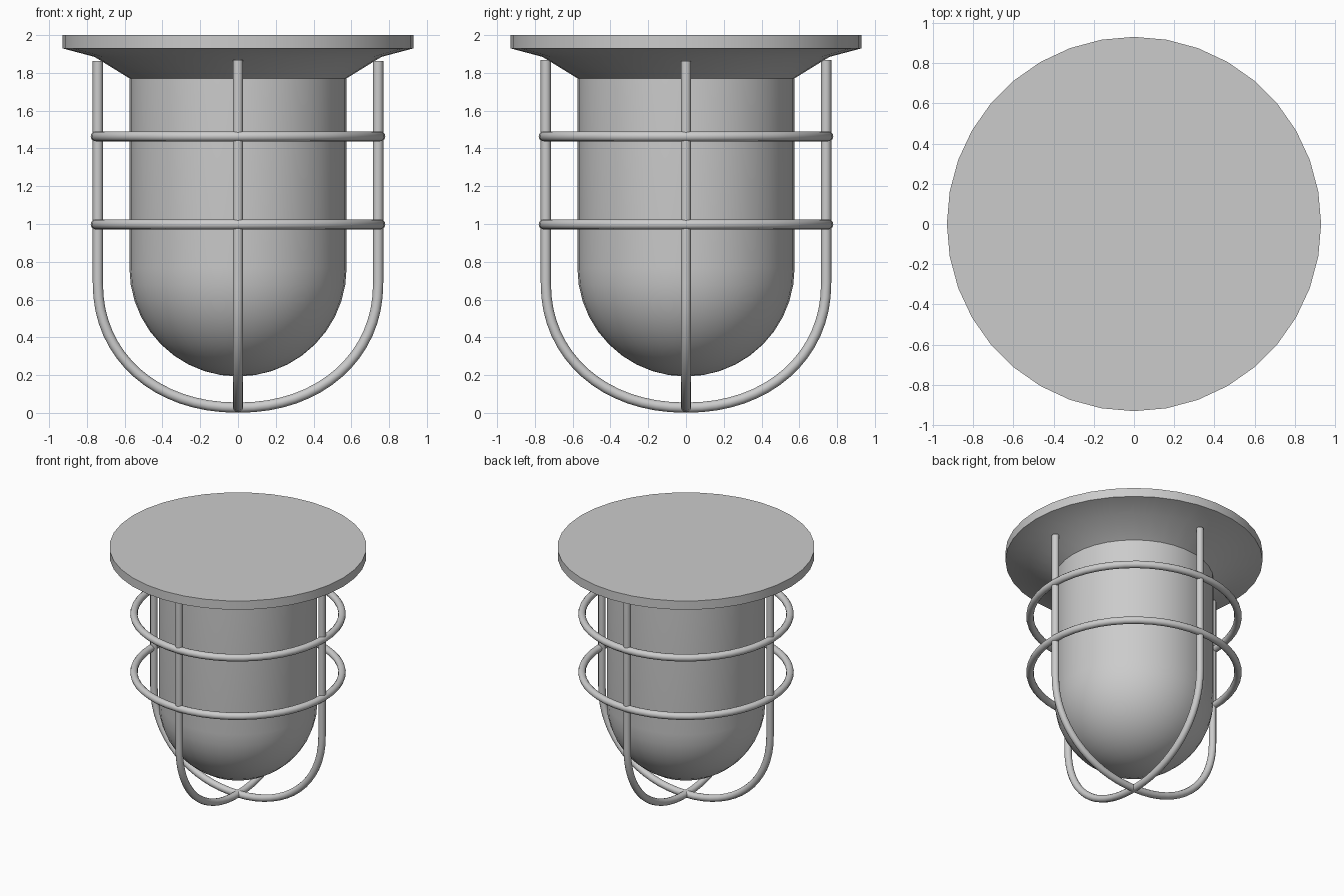
import bpy, bmesh
from math import sin, cos, pi, radians

if "Cube" in bpy.data.objects:
    bpy.data.objects.remove(bpy.data.objects["Cube"])


def finish(bm, name, angle=35):
    bmesh.ops.recalc_face_normals(bm, faces=bm.faces)
    me = bpy.data.meshes.new(name)
    bm.to_mesh(me)
    bm.free()
    ob = bpy.data.objects.new(name, me)
    bpy.context.collection.objects.link(ob)
    bpy.ops.object.select_all(action='DESELECT')
    ob.select_set(True)
    bpy.context.view_layer.objects.active = ob
    bpy.ops.object.shade_smooth_by_angle(angle=radians(angle))
    return ob


def revolve(name, profile, steps=36, angle=35):
    """Spin an (r, z) profile round the z axis."""
    bm = bmesh.new()
    vs = [bm.verts.new((r, 0, z)) for r, z in profile]
    es = [bm.edges.new(p) for p in zip(vs, vs[1:])]
    bmesh.ops.spin(bm, geom=vs + es, cent=(0, 0, 0), axis=(0, 0, 1),
                   angle=2 * pi, steps=steps, use_merge=False)
    bmesh.ops.remove_doubles(bm, verts=bm.verts, dist=1e-4)
    return finish(bm, name, angle)


def rod(name, path, side, radius=0.027, n=12):
    """Sweep a round section along an (u, z) path in the x or y plane."""
    bm = bmesh.new()
    rings = []
    for i, (u, z) in enumerate(path):
        a, b = path[max(i - 1, 0)], path[min(i + 1, len(path) - 1)]
        du, dz = b[0] - a[0], b[1] - a[1]
        l = (du * du + dz * dz) ** 0.5
        ring = []
        for k in range(n):
            c, s = radius * cos(2 * pi * k / n), radius * sin(2 * pi * k / n)
            pu, pz = u + c * dz / l, z - c * du / l
            ring.append(bm.verts.new((pu, s, pz) if side == 'x' else (-s, pu, pz)))
        rings.append(ring)
    for r0, r1 in zip(rings, rings[1:]):
        for k in range(n):
            bm.faces.new((r0[k], r0[(k + 1) % n], r1[(k + 1) % n], r1[k]))
    bm.faces.new(rings[0])
    bm.faces.new(rings[-1])
    return finish(bm, name)


# Mounting plate with flared underside, open where the globe seats
revolve("mounting_plate", [(0, 2), (0.93, 2), (0.93, 1.93), (0.76, 1.885),
                           (0.573, 1.77)])

# Domed glass globe
R = 0.575
dome = [(R * cos(i * pi / 20), 0.768 - R * sin(i * pi / 20)) for i in range(10)]
revolve("glass_globe", [(R, 1.772)] + dome + [(0, 0.193)])

# Two crossing U-shaped guard rods with a slightly squared bend
C, H, E = 0.742, 0.66, 2 / 2.12
half = [(C * cos(i * pi / 32) ** E, 0.688 - H * sin(i * pi / 32) ** E)
        for i in range(16)]
arc = [(-u, z) for u, z in half] + [(0, 0.688 - H)] + half[::-1]
for side, top in (("x", 1.863), ("y", 1.868)):
    rod("guard_rod_" + side, [(-C, top)] + arc + [(C, top)], side)

# Horizontal guard rings
for name, z in (("upper_guard_ring", 1.464), ("lower_guard_ring", 0.998)):
    section = [(0.753 + 0.027 * cos(k * pi / 6), z + 0.027 * sin(k * pi / 6))
               for k in range(13)]
    revolve(name, section, 48)
